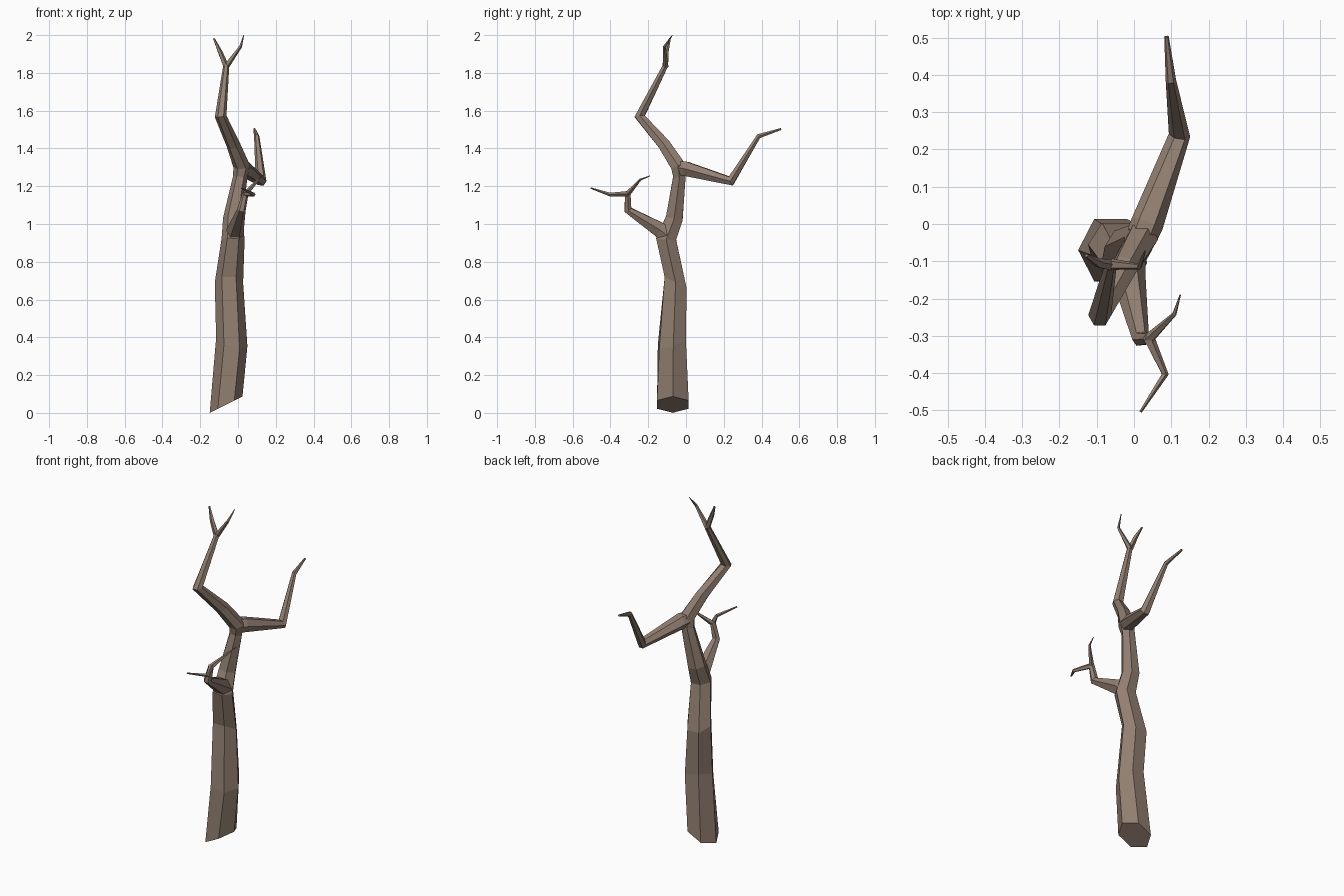
import bpy, bmesh, math
from mathutils import Vector

bark = bpy.data.materials.new("bark")
bark.diffuse_color = (0.29, 0.215, 0.165, 1)


def limb(name, path, sides=6):
    """Sweep a flat-faced tube; path items are (x, y, z, radius[, ring normal])."""
    bm = bmesh.new()
    pts = [Vector(p[:3]) for p in path]
    rings = []
    for i, p in enumerate(path):
        n = Vector((0, 0, 0))
        if i > 0:
            n += (pts[i] - pts[i - 1]).normalized()
        if i < len(pts) - 1:
            n += (pts[i + 1] - pts[i]).normalized()
        if len(p) > 4:
            n = Vector(p[4])
        n.normalize()
        u = Vector((1, 0, 0))
        u = (u - n * u.dot(n)).normalized()
        v = n.cross(u)
        ring = []
        for k in range(sides):
            a = 2 * math.pi * k / sides
            ring.append(bm.verts.new(pts[i] + (u * math.cos(a) + v * math.sin(a)) * p[3]))
        rings.append(ring)
    for a, b in zip(rings, rings[1:]):
        for k in range(sides):
            j = (k + 1) % sides
            bm.faces.new((a[k], a[j], b[j], b[k]))
    bm.faces.new(rings[0][::-1])
    bm.faces.new(rings[-1])
    bmesh.ops.recalc_face_normals(bm, faces=bm.faces)
    me = bpy.data.meshes.new(name)
    bm.to_mesh(me)
    bm.free()
    me.materials.append(bark)
    ob = bpy.data.objects.new(name, me)
    bpy.context.collection.objects.link(ob)


# Trunk, running on into the tall top branch
limb("trunk", [
    (-0.063, -0.07, 0.044, 0.097, (-0.5, 0, 1)),
    (-0.033, -0.075, 0.375, 0.086, (0.3, -0.35, 1)),
    (-0.048, -0.055, 0.69, 0.075, (0, 0.5, 1)),
    (-0.026, -0.105, 0.92, 0.061),
    (-0.027, -0.062, 1.03, 0.052),
    (0.012, -0.035, 1.25, 0.038),
    (0.02, -0.04, 1.305, 0.045),
    (-0.025, -0.115, 1.42, 0.037),
    (-0.092, -0.245, 1.57, 0.031),
    (-0.062, -0.108, 1.84, 0.016)])

# Twigs at the top
limb("top_twig_left", [
    (-0.062, -0.11, 1.83, 0.016), (-0.095, -0.105, 1.91, 0.013),
    (-0.128, -0.085, 1.982, 0.005)], 5)
limb("top_twig_right", [
    (-0.062, -0.108, 1.835, 0.016), (0.014, -0.114, 1.94, 0.008),
    (0.03, -0.072, 2.0, 0.002)], 5)

# Rear branch
limb("rear_branch", [
    (0.022, -0.03, 1.295, 0.042), (0.035, 0.0, 1.292, 0.044),
    (0.122, 0.238, 1.228, 0.029), (0.099, 0.385, 1.465, 0.014),
    (0.087, 0.503, 1.503, 0.006)])

# Low front branch and its two twigs
limb("front_branch", [
    (-0.02, -0.10, 0.94, 0.052), (-0.015, -0.14, 0.97, 0.046),
    (0.018, -0.308, 1.075, 0.023), (0.04, -0.308, 1.165, 0.016)])
limb("front_twig_outer", [
    (0.038, -0.302, 1.16, 0.016), (0.083, -0.403, 1.156, 0.010),
    (0.018, -0.503, 1.19, 0.004)], 5)
limb("front_twig_inner", [
    (0.036, -0.312, 1.155, 0.016), (0.108, -0.242, 1.235, 0.006),
    (0.124, -0.19, 1.255, 0.002)], 5)
